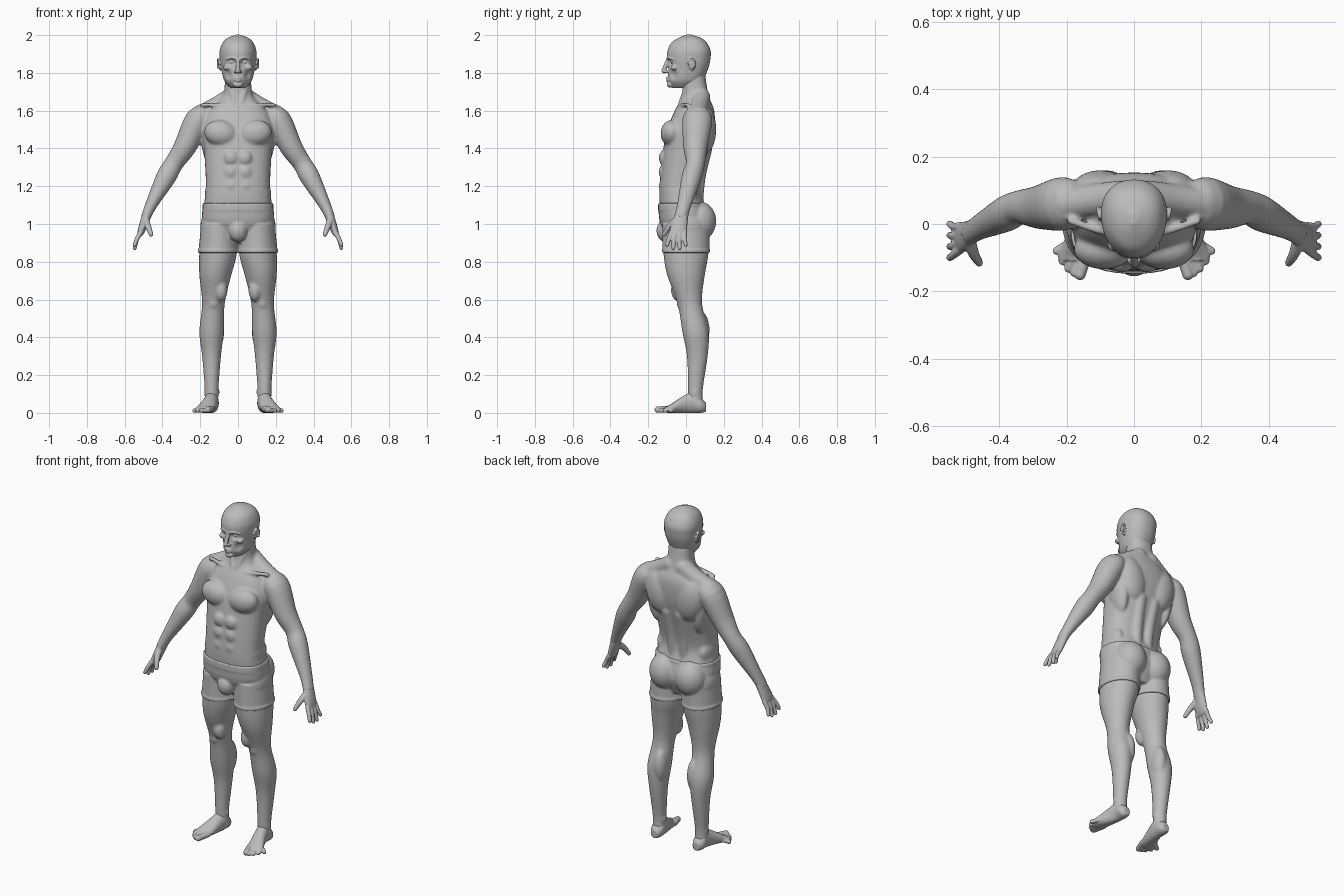
import bpy, bmesh, math
from mathutils import Vector, Matrix

cube = bpy.data.objects.get("Cube")
if cube:
    bpy.data.objects.remove(cube)

shade = (0.5, 0.5, 0.5, 1)
grey = bpy.data.materials.new("matte grey")
grey.use_nodes = True
grey.diffuse_color = shade
grey.node_tree.nodes["Principled BSDF"].inputs["Base Color"].default_value = shade

X, Y, Z = Vector((1, 0, 0)), Vector((0, 1, 0)), Vector((0, 0, 1))
SIDES = {"left": 1, "right": -1}


def smooth_rows(rows, steps):
    """Catmull-Rom interpolation of rows of numbers."""
    rows = [Vector(row) for row in rows]
    padded = [rows[0], *rows, rows[-1]]
    out = []
    for a, b, c, d in zip(padded, padded[1:], padded[2:], padded[3:]):
        for step in range(steps):
            t = step / steps
            out.append(b + (c - a) * t / 2 + (a - 2.5 * b + 2 * c - d / 2) * t * t
                       + (3 * b - a - 3 * c + d) * t ** 3 / 2)
    return out + [rows[-1]]


def loft(bm, rows, axes=None, side=1, power=2, grow=0, taper=0, count=32, steps=4):
    """Closed tube through rows of (x, y, z, radius u, radius v)."""
    rows = smooth_rows(rows, steps)
    points = [Vector(row[:3]) for row in rows]
    last = len(points) - 1
    rings = []
    for i, row in enumerate(rows):
        if axes:
            u, v = axes
        else:
            along = (points[min(i + 1, last)] - points[max(i - 1, 0)]).normalized()
            v = (Y - along * Y.dot(along)).normalized()
            u = v.cross(along)
        ring = []
        for k in range(count):
            c, s = math.cos(math.tau * k / count), math.sin(math.tau * k / count)
            a = math.copysign(abs(c) ** (2 / power), c) * (1 + taper * s) * (row[3] + grow)
            b = math.copysign(abs(s) ** (2 / power), s) * (row[4] + grow)
            p = points[i] + u * a + v * b
            ring.append(bm.verts.new((p.x * side, p.y, max(p.z, 0))))
        rings.append(ring)
    faces = [bm.faces.new(rings[0]), bm.faces.new(rings[-1])]
    for low, high in zip(rings, rings[1:]):
        for k in range(count):
            faces.append(bm.faces.new((low[k - 1], low[k], high[k], high[k - 1])))
    bmesh.ops.recalc_face_normals(bm, faces=faces)


def upright(rows):
    """Turn (z, half width, front y, back y) into loft rows."""
    return [(0, (front + back) / 2, z, width, (back - front) / 2)
            for z, width, front, back in rows]


def band(bm, row, low, high, side=1, power=2):
    """Thin raised cloth edge around one cross-section."""
    rows = [(row[0], row[1], z, row[3], row[4]) for z in (low, high)]
    loft(bm, rows, (X, Y), side, power, grow=.008)


def blob(bm, centre, size, side=1, tilt=0):
    """Ellipsoid muscle, tilted in the front plane."""
    x, y, z = centre
    place = (Matrix.Translation((x * side, y, z)) @ Matrix.Rotation(tilt * side, 4, "Y")
             @ Matrix.Diagonal((*size, 1)))
    bmesh.ops.create_uvsphere(bm, u_segments=24, v_segments=16, radius=1, matrix=place)


def limb(bm, points, start, end, side=1):
    """Rounded tapering rod through points."""
    last = len(points) - 1
    radii = [start + (end - start) * i / last for i in range(last + 1)]
    loft(bm, [(*p, r, r) for p, r in zip(points, radii)], side=side, count=14)
    blob(bm, points[0], (start, start, start), side)
    blob(bm, points[-1], (end, end, end), side)


def dent(bm, centre, radius, move):
    """Soft hollow in the vertices near a point."""
    for vert in bm.verts:
        distance = (vert.co - Vector(centre)).length / radius
        if distance < 1:
            vert.co += Vector(move) * (1 - distance ** 2) ** 2


def finish(bm, name, voxel, rounds):
    """Fuse the overlapping volumes into one smooth skin."""
    mesh = bpy.data.meshes.new(name)
    bm.to_mesh(mesh)
    bm.free()
    mesh.materials.append(grey)
    mesh.shade_smooth()
    ob = bpy.data.objects.new(name, mesh)
    bpy.context.collection.objects.link(ob)
    fuse = ob.modifiers.new("fuse", "REMESH")
    fuse.mode = "VOXEL"
    fuse.voxel_size = voxel
    fuse.use_smooth_shade = True
    relax = ob.modifiers.new("relax", "SMOOTH")
    relax.factor = 0.5
    relax.iterations = rounds


TORSO = upright([(.9, .1, -.07, .08), (1, .18, -.13, .12), (1.1, .18, -.14, .1),
                 (1.2, .17, -.14, .08), (1.4, .18, -.12, .13), (1.5, .19, -.1, .15),
                 (1.6, .16, -.06, .15), (1.68, .08, -.02, .12), (1.8, .07, -.03, .1)])
LEG = [(.1, 0, 1, .09, .12), (.105, 0, .85, .1, .12), (.12, 0, .73, .085, .1),
       (.13, .02, .58, .06, .065), (.14, .05, .43, .065, .07), (.14, .06, .3, .05, .055),
       (.14, .05, .13, .037, .04), (.14, .05, .05, .037, .04)]
ARM = [(.16, .06, 1.57, .05, .06), (.21, .06, 1.55, .07, .08), (.28, .05, 1.41, .06, .065),
       (.34, .05, 1.32, .05, .05), (.38, .03, 1.25, .053, .053), (.46, -.01, 1.1, .032, .038),
       (.49, -.03, 1.03, .026, .036)]

# Body: torso, arms and legs with the main muscles
bm = bmesh.new()
loft(bm, TORSO, (X, Y), power=2.4)
for side in SIDES.values():
    loft(bm, LEG, (X, Y), side)
    loft(bm, ARM, None, side)
    # Trapezius, collarbone, neck cord and back column
    limb(bm, [(.04, .08, 1.67), (.12, .07, 1.62), (.2, .06, 1.58)], .05, .05, side)
    limb(bm, [(.02, -.03, 1.62), (.1, -.02, 1.63), (.19, .01, 1.63)], .012, .012, side)
    limb(bm, [(.06, .03, 1.8), (.04, 0, 1.72), (.015, -.03, 1.64)], .016, .012, side)
    limb(bm, [(.035, .06, 1.1), (.04, .07, 1.25), (.045, .1, 1.4)], .03, .04, side)
    # Chest, shoulder blade, side of the back and flank
    blob(bm, (.09, -.075, 1.48), (.09, .06, .07), side, -.2)
    blob(bm, (.1, .1, 1.5), (.085, .06, .13), side, .2)
    blob(bm, (.155, .05, 1.43), (.04, .07, .14), side, .15)
    blob(bm, (.14, -.02, 1.16), (.035, .08, .07), side)
    for row in range(3):
        blob(bm, (.037, -.122, 1.2 + row * .075), (.036, .022, .038), side)
    # Inner thigh, kneecap, calf and ankle bones
    blob(bm, (.09, -.04, .65), (.035, .04, .06), side)
    blob(bm, (.13, -.025, .585), (.03, .025, .04), side)
    blob(bm, (.11, .075, .44), (.038, .05, .1), side)
    for x in (.11, .167):
        blob(bm, (x, .05, .11), (.014, .018, .018), side)
finish(bm, "body", .0065, 12)

# Shorts: hips, waistband, thighs, hems and seat
bm = bmesh.new()
loft(bm, TORSO[:3], (X, Y), power=2.4, grow=.006)
band(bm, TORSO[2], 1.07, 1.11, power=2.4)
for side in SIDES.values():
    loft(bm, LEG[:2], (X, Y), side, grow=.005)
    band(bm, LEG[1], .847, .865, side)
    blob(bm, (.085, .07, 1.015), (.09, .09, .105), side)
    blob(bm, (.14, 0, .98), (.06, .1, .1), side)
blob(bm, (0, -.108, .965), (.05, .048, .06))
finish(bm, "shorts", .005, 7)

# Head: skull and jaw
bm = bmesh.new()
loft(bm, upright([(1.72, .04, -.07, .05), (1.76, .073, -.094, .09), (1.83, .09, -.092, .12),
                  (1.88, .096, -.1, .13), (1.92, .096, -.097, .13), (1.96, .081, -.077, .11),
                  (1.985, .055, -.04, .08), (2.002, .01, 0, .03)]),
     (X, Y), power=2.15, taper=.1, count=72, steps=6)
for side in SIDES.values():
    dent(bm, (side * .034, -.09, 1.857), .03, (0, .022, 0))
    dent(bm, (side * .055, -.07, 1.79), .035, (-side * .006, .008, 0))
# Eyes, brows, cheekbones, nostrils and ears
for side in SIDES.values():
    blob(bm, (.034, -.066, 1.858), (.016, .014, .011), side)
    limb(bm, [(.012, -.096, 1.877), (.035, -.09, 1.88), (.06, -.07, 1.873)], .008, .007, side)
    blob(bm, (.056, -.06, 1.828), (.022, .022, .016), side)
    blob(bm, (.013, -.104, 1.806), (.009, .013, .008), side)
    blob(bm, (.098, .032, 1.842), (.008, .018, .03), side, .15)
    rim = [(.1 + .008 * math.sin(a / 2), .03 - .018 * math.cos(a), 1.848 + .027 * math.sin(a))
           for a in (0, 1, 2, 3, 4)]
    limb(bm, rim, .005, .005, side)
# Nose, lips and chin
limb(bm, [(0, -.096, 1.87), (0, -.108, 1.84), (0, -.117, 1.81)], .009, .013)
for z in (1.773, 1.758):
    limb(bm, [(-.022, -.085, 1.765), (0, -.1, z), (.022, -.085, 1.765)], .006, .006)
blob(bm, (0, -.082, 1.738), (.026, .02, .017))
finish(bm, "head", .0035, 4)

for name, side in SIDES.items():
    # Hand: palm, four fanned fingers and thumb
    bm = bmesh.new()
    loft(bm, [(.478, -.02, 1.06, .026, .034), (.51, -.04, .97, .02, .045),
              (.52, -.04, .94, .013, .042)], side=side)
    for i in range(4):
        y = .023 * i - .076
        tip = (.547, 1.45 * y + .01, .89 - .02 * math.sin(math.pi * i / 3))
        limb(bm, [(.516, y, .955), (.535, 1.2 * y, .92), tip], .0135, .0105, side)
    limb(bm, [(.49, -.05, 1.02), (.475, -.09, .985), (.46, -.115, .945)], .02, .012, side)
    finish(bm, name + "_hand", .004, 3)

    # Foot: heel, instep and a curved row of toes
    bm = bmesh.new()
    loft(bm, [(.138, .106, .03, .02, .024), (.14, .08, .04, .036, .04), (.14, .04, .055, .038, .056),
              (.15, -.01, .045, .04, .047), (.175, -.09, .02, .05, .02),
              (.18, -.108, .017, .04, .016)], (X, Z), side)
    for i in range(5):
        f = i / 4
        r = .012 if i else .017
        base = Vector((.14 + .06 * f, .03 * f - .09, .022))
        tip = Vector((.16 + .07 * f, .07 * f * f - .15, r))
        limb(bm, [base, (base + tip) / 2, tip], r, r, side)
    finish(bm, name + "_foot", .004, 3)
